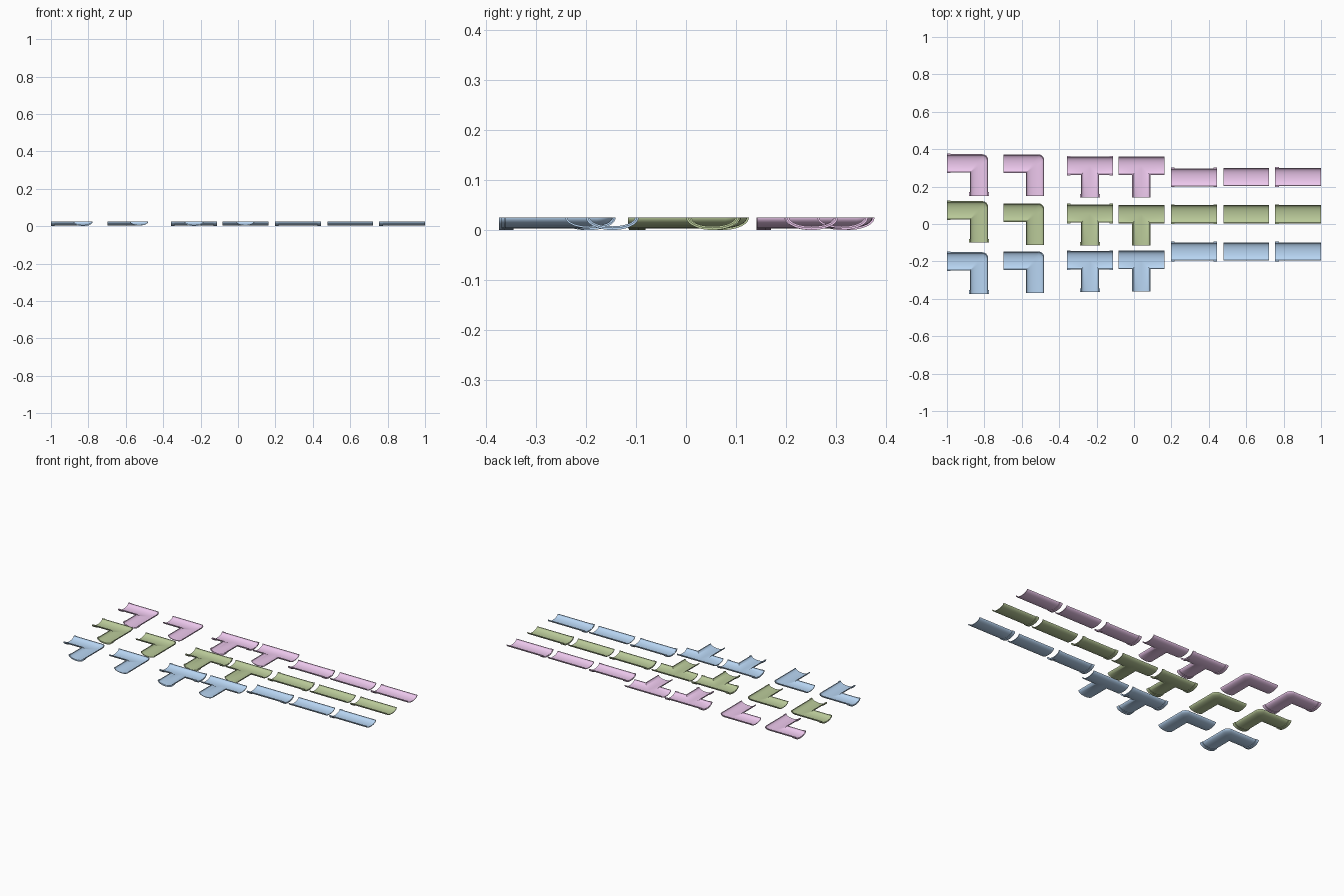
import bpy, bmesh, math

if "Cube" in bpy.data.objects:
    bpy.data.objects.remove(bpy.data.objects["Cube"])

A, TOP, WALL = 0.049, 0.025, 0.004      # half width, rim height, wall thickness
DEPTH = 0.0215                          # channel depth; collars hang to z = 0
N = 14                                  # steps in half a profile


def half_profile(a, b, ai, bi):
    """Outer curve from the bottom centre to the rim, then the inner curve back."""
    angs = [math.pi / 2 * i / N for i in range(N + 1)]
    outer = [(a * math.sin(t), TOP - b * math.cos(t)) for t in angs]
    inner = [(ai * math.sin(t), TOP - bi * math.cos(t)) for t in angs]
    return outer + inner[::-1]


PIPE = half_profile(A, DEPTH, A - WALL, DEPTH - WALL)
COLLAR = half_profile(A + 0.0035, TOP, A - 0.002, DEPTH - 0.002)


def sweep(bm, profile, path, mirror_x=1):
    """Loft a half profile along path(d), d being the offset from the axis."""
    rows = []
    for d, z in profile:
        rows.append([bm.verts.new((mirror_x * x, y, z)) for x, y in path(d)])
    for r, s in zip(rows, rows[1:]):
        for i in range(len(r) - 1):
            bm.faces.new((r[i], r[i + 1], s[i + 1], s[i]))
    m = len(rows)
    for i in range(m // 2 - 1):         # end caps between outer and inner wall
        for e in (0, -1):
            bm.faces.new((rows[i][e], rows[i + 1][e], rows[m - 2 - i][e], rows[m - 1 - i][e]))


def run_x(bm, profile, x0, x1):
    for s in (1, -1):
        sweep(bm, profile, lambda d: [(x0, s * d), (x1, s * d)])


def run_y(bm, profile, y0, y1):
    for s in (1, -1):
        sweep(bm, profile, lambda d: [(s * d, y0), (s * d, y1)])


def bend(length, drop, side, radius):
    """Path from the left arm round the corner to the downward arm."""
    def path(d):
        d *= side
        r = radius * (d + A) / (2 * A)
        pts = [(-length, d)]
        steps = 6 if radius else 0
        for k in range(steps + 1):
            t = math.pi / 2 * (1 - k / max(steps, 1))
            c = d - r
            pts.append((c + r * math.cos(t), c + r * math.sin(t)))
        return pts + [(d, -drop)]
    return path


CW, LIP = 0.018, 0.001                  # collar length and overhang


def elbow(bm, collars):
    L, S = 0.17, 0.172
    for side in (1, -1):
        sweep(bm, PIPE, bend(L, S, side, 0.03))
    if collars:
        run_x(bm, COLLAR, -L - LIP, -L + CW)
        run_y(bm, COLLAR, -S - LIP, -S + CW)


def tee(bm, collars):
    L, S = 0.123, 0.169
    sweep(bm, PIPE, lambda d: [(-L, d), (0, d), (L, d)])
    for m in (1, -1):
        sweep(bm, PIPE, bend(L, S, -1, 0), m)
    if collars:
        run_x(bm, COLLAR, -L - LIP, -L + CW)
        run_x(bm, COLLAR, L - CW, L + LIP)
        run_y(bm, COLLAR, -S - LIP, -S + CW)


def straight(bm, collars):
    L = 0.122
    run_x(bm, PIPE, -L, L)
    if collars > 0:
        run_x(bm, COLLAR, -L - LIP, -L + CW)
    if collars > 1:
        run_x(bm, COLLAR, L - CW, L + LIP)


def add_part(name, build, collars, x, y, mat):
    bm = bmesh.new()
    build(bm, collars)
    bmesh.ops.remove_doubles(bm, verts=bm.verts, dist=1e-5)
    bmesh.ops.recalc_face_normals(bm, faces=bm.faces)
    mesh = bpy.data.meshes.new(name)
    bm.to_mesh(mesh)
    bm.free()
    mesh.materials.append(mat)
    ob = bpy.data.objects.new(name, mesh)
    ob.location = (x, y, 0)
    bpy.context.collection.objects.link(ob)
    bpy.context.view_layer.objects.active = ob
    ob.select_set(True)
    bpy.ops.object.shade_smooth_by_angle(angle=math.radians(35))
    ob.select_set(False)


# Columns: name, builder, collar count, x, then y for the pink, green and blue rows
COLUMNS = [
    ("collared_elbow", elbow, 2, -0.829, (0.324, 0.073, -0.200)),
    ("plain_elbow", elbow, 0, -0.529, (0.323, 0.061, -0.196)),
    ("collared_tee", tee, 3, -0.235, (0.311, 0.056, -0.193)),
    ("plain_tee", tee, 0, 0.039, (0.311, 0.053, -0.192)),
    ("double_collar_channel", straight, 2, 0.321, (0.249, 0.053, -0.147)),
    ("plain_channel", straight, 0, 0.601, (0.251, 0.053, -0.147)),
    ("single_collar_channel", straight, 1, 0.878, (0.251, 0.053, -0.147)),
]
ROWS = [("pink", (0.85, 0.58, 0.85, 1)), ("green", (0.49, 0.59, 0.32, 1)),
        ("blue", (0.48, 0.67, 0.90, 1))]

for row, (colour, rgba) in enumerate(ROWS):
    mat = bpy.data.materials.new(colour + "_plastic")
    mat.diffuse_color = rgba
    mat.use_nodes = True
    mat.node_tree.nodes["Principled BSDF"].inputs["Base Color"].default_value = mat.diffuse_color
    for name, build, collars, x, ys in COLUMNS:
        add_part(f"{colour}_{name}", build, collars, x, ys[row], mat)
